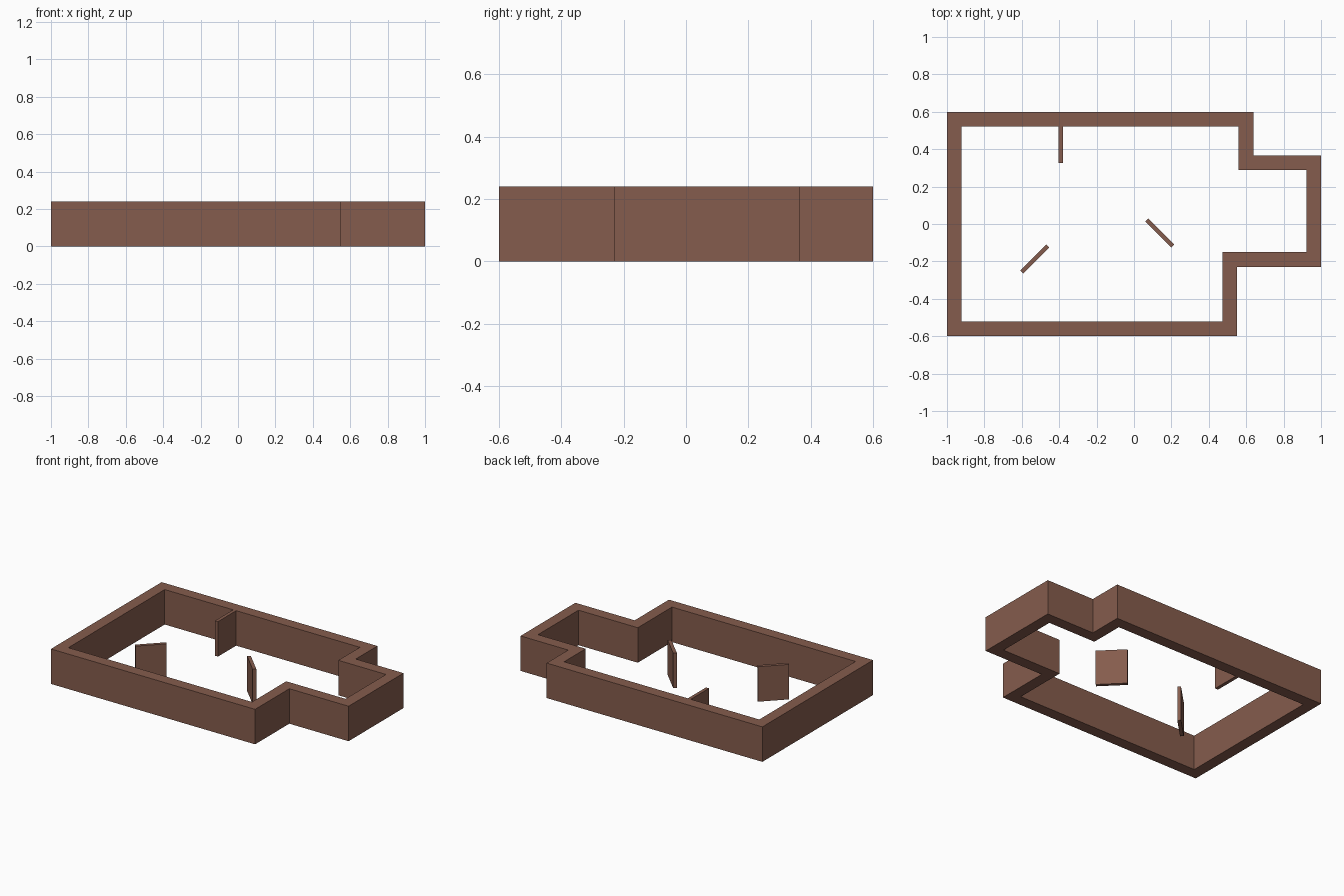
import bpy
import bmesh
import math
from mathutils import Vector

if "Cube" in bpy.data.objects:
    bpy.data.objects.remove(bpy.data.objects["Cube"])

HEIGHT = 0.24
WALL = 0.078

brown = bpy.data.materials.new("brown wall")
brown.diffuse_color = (0.235, 0.107, 0.074, 1)
brown.use_nodes = True
brown.node_tree.nodes["Principled BSDF"].inputs["Base Color"].default_value = brown.diffuse_color


def make_object(name, bm):
    bmesh.ops.recalc_face_normals(bm, faces=bm.faces)
    mesh = bpy.data.meshes.new(name)
    bm.to_mesh(mesh)
    bm.free()
    mesh.materials.append(brown)
    obj = bpy.data.objects.new(name, mesh)
    bpy.context.collection.objects.link(obj)
    return obj


def inset(points, dist):
    """Move a counter-clockwise right-angled outline inwards."""
    result = []
    n = len(points)
    for i in range(n):
        p = Vector(points[i])
        a = (p - Vector(points[i - 1])).normalized()
        b = (Vector(points[(i + 1) % n]) - p).normalized()
        result.append(p + dist * (Vector((-a.y, a.x)) + Vector((-b.y, b.x))))
    return result


# Outer walls: one closed ring following the floor plan
outline = [(-1, -0.6), (0.55, -0.6), (0.55, -0.229), (1, -0.229),
           (1, 0.366), (0.638, 0.366), (0.638, 0.6), (-1, 0.6)]
bm = bmesh.new()
rings = []
for pts in (outline, inset(outline, WALL)):
    for z in (0, HEIGHT):
        rings.append([bm.verts.new((p[0], p[1], z)) for p in pts])
out_low, out_top, in_low, in_top = rings
for lower, upper in ((out_low, out_top), (out_top, in_top),
                     (in_top, in_low), (in_low, out_low)):
    for i in range(len(outline)):
        j = (i + 1) % len(outline)
        bm.faces.new((lower[i], lower[j], upper[j], upper[i]))
make_object("outer_walls", bm)


# Thin partition panels inside the room
def panel(name, x, y, length, degrees):
    bm = bmesh.new()
    bmesh.ops.create_cube(bm, size=1)
    bmesh.ops.scale(bm, vec=(length, 0.023, HEIGHT), verts=bm.verts)
    obj = make_object(name, bm)
    obj.location = (x, y, HEIGHT / 2)
    obj.rotation_euler.z = math.radians(degrees)


panel("back_partition", -0.391, 0.424, 0.198, 90)
panel("right_partition", 0.138, -0.048, 0.197, -45)
panel("left_partition", -0.531, -0.187, 0.197, 45)
